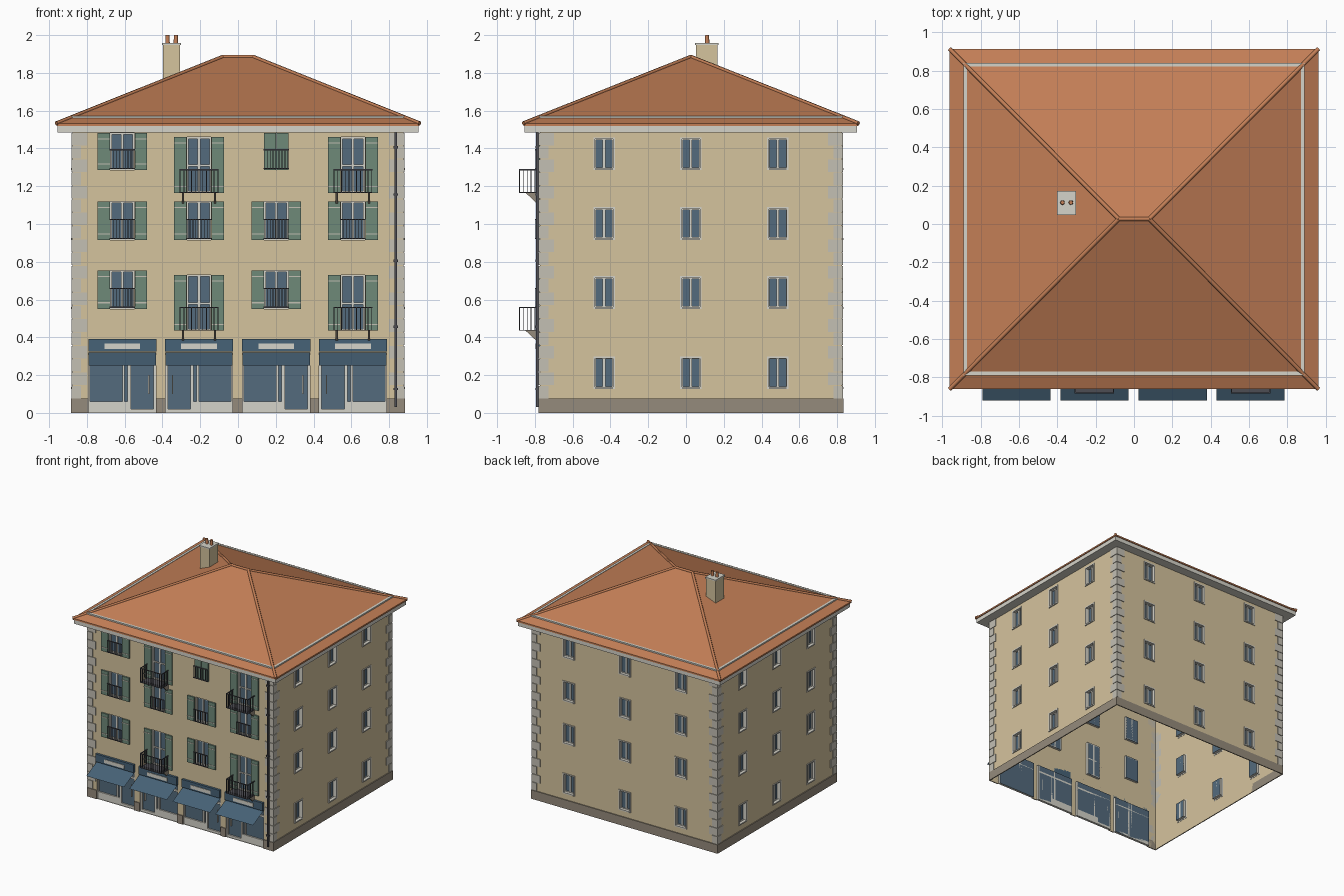
import bpy, bmesh, math
from mathutils import Matrix, Vector

if "Cube" in bpy.data.objects:
    bpy.data.objects.remove(bpy.data.objects["Cube"])


def mat(name, r, g, b):
    m = bpy.data.materials.new(name)
    m.diffuse_color = [(c / 255) ** 2.2 for c in (r, g, b)] + [1]
    m.use_nodes = True
    m.node_tree.nodes["Principled BSDF"].inputs["Base Color"].default_value = m.diffuse_color
    return m


WALL = mat("cream plaster", 212, 194, 156)
ROOF = mat("terracotta", 194, 126, 87)
TRIM = mat("pale trim", 212, 210, 200)
QUOIN = mat("corner stone", 194, 190, 178)
STONE = mat("plinth stone", 148, 138, 123)
GLASS = mat("blue glass", 84, 106, 124)
AWN = mat("awning blue", 72, 98, 118)
GREEN = mat("shutter green", 110, 136, 120)
IRON = mat("iron", 78, 78, 84)

HX, HY, YC, TOP = 0.875, 0.80, 0.026, 1.5   # wall half sizes, y centre, wall top


def finish(name, bm, material, matrix=None):
    bmesh.ops.remove_doubles(bm, verts=bm.verts, dist=1e-5)
    me = bpy.data.meshes.new(name)
    bm.to_mesh(me)
    bm.free()
    me.materials.append(material)
    ob = bpy.data.objects.new(name, me)
    bpy.context.collection.objects.link(ob)
    if matrix:
        ob.matrix_world = matrix
    return ob


def poly(bm, *pts):
    bm.faces.new([bm.verts.new(p) for p in pts])


def boxes(name, items, material, matrix=None):
    """One object from (x0, x1, y0, y1, z0, z1) boxes."""
    bm = bmesh.new()
    for x0, x1, y0, y1, z0, z1 in items:
        m = Matrix.Translation(((x0 + x1) / 2, (y0 + y1) / 2, (z0 + z1) / 2)) \
            @ Matrix.Diagonal((x1 - x0, y1 - y0, z1 - z0, 1))
        bmesh.ops.create_cube(bm, size=1, matrix=m)
    me = bpy.data.meshes.new(name)
    bm.to_mesh(me)
    bm.free()
    me.materials.append(material)
    ob = bpy.data.objects.new(name, me)
    bpy.context.collection.objects.link(ob)
    if matrix:
        ob.matrix_world = matrix
    return ob


def wall_frame(angle, dist):
    """Local axes: x along the wall, y up, z outward."""
    return (Matrix.Translation((0, YC, 0)) @ Matrix.Rotation(angle, 4, 'Z')
            @ Matrix.Translation((0, -dist, 0)) @ Matrix.Rotation(math.pi / 2, 4, 'X'))


def wall(side, M, half, holes, depth):
    """Wall sheet with openings, reveals and set-back glass."""
    us = sorted({-half, half, *(h[0] for h in holes), *(h[1] for h in holes)})
    vs = sorted({0, TOP, *(h[2] for h in holes), *(h[3] for h in holes)})
    bm = bmesh.new()
    for a, b in zip(us, us[1:]):
        for c, d in zip(vs, vs[1:]):
            u, v = (a + b) / 2, (c + d) / 2
            if not any(h[0] < u < h[1] and h[2] < v < h[3] for h in holes):
                poly(bm, (a, c, 0), (b, c, 0), (b, d, 0), (a, d, 0))
    finish(side + "_wall", bm, WALL, M)
    glass, reveal = bmesh.new(), bmesh.new()
    for a, b, c, d in holes:
        ring = [(a, c), (b, c), (b, d), (a, d)]
        poly(glass, *[(u, v, -depth) for u, v in ring])
        for p, q in zip(ring, ring[1:] + ring[:1]):
            poly(reveal, (*p, 0), (*q, 0), (*q, -depth), (*p, -depth))
    finish(side + "_glass", glass, GLASS, M)
    finish(side + "_reveals", reveal, TRIM, M)


def casement(h, depth, rim, out=0.0):
    """Frame bars for an opening: inner sash, middle bar, outer surround."""
    a, b, c, d = h
    m, z = (a + b) / 2, (-depth, -depth + 0.008)
    bars = [(m - .007, m + .007, c, d, *z)]
    bars += [(a, a + rim, c, d, *z), (b - rim, b, c, d, *z),
             (a, b, c, c + rim, *z), (a, b, d - rim, d, *z)]
    if out:
        bars += [(a - out, a, c - out, d + out, -.002, .006), (b, b + out, c - out, d + out, -.002, .006),
                 (a, b, c - out, c, -.002, .008), (a, b, d, d + out, -.002, .006)]
    return bars


def quoins(side, M, half):
    """Alternating long and short corner blocks at both wall ends."""
    items, n = [], 20
    step = (1.485 - 0.075) / n
    for i in range(n):
        ln = 0.075 if i % 2 else 0.045
        v = 0.075 + i * step
        for s in (-1, 1):
            e, f = s * (half + .006), s * (half - ln)
            items.append((min(e, f), max(e, f), v + .002, v + step - .002, 0, .006))
    boxes(side + "_quoins", items, QUOIN, M)


# Side and back walls with three columns and four rows of windows
ROWS = (0.125, 0.55, 0.915, 1.285)
for side, ang, dist, half, gap in (("right", 90, HX, HY, .46), ("back", 180, HY, HX, .53), ("left", 270, HX, HY, .46)):
    M = wall_frame(math.radians(ang), dist)
    holes = [(k * gap - .047, k * gap + .047, v + .011, v + .164) for k in (-1, 0, 1) for v in ROWS]
    wall(side, M, half, holes, .025)
    boxes(side + "_window_frames", [b for h in holes for b in casement(h, .025, .004, .01)], TRIM, M)
    boxes(side + "_plinth", [(-half - .008, half + .008, 0, .075, 0, .008)], STONE, M)
    quoins(side, M, half)

# Front wall layout
F = wall_frame(0, HY)
COLS = (-0.6125, -0.2065, 0.2025, 0.608)
shops = [(c - .178, c + .178, 0, .32) for c in COLS]
windows, doors = [], []
for i, c in enumerate(COLS):
    w = (c - .064, c + .064)
    windows.append((*w, .915, 1.12))
    if i % 2:
        doors += [(*w, .435, .73), (*w, 1.165, 1.46)]
    else:
        windows += [(*w, .55, .755), (*w, 1.285, 1.482)]
wall("front", F, HX, shops + windows + doors, .02)
quoins("front", F, HX)
edges = [-HX - .008] + [e for s in shops for e in s[:2]] + [HX + .008]
boxes("front_plinth", [(edges[i], edges[i + 1], 0, .075, 0, .008) for i in range(0, 10, 2)], STONE, F)
bars = [b for h in windows + doors for b in casement(h, .02, .009)]
bars += [(a, b, c + .14, c + .15, -.02, -.011) for a, b, c, d in doors]
boxes("front_window_frames", bars, TRIM, F)

# Shutters, one pair closed, with hinge straps
leaves, straps = [], []
for a, b, c, d in windows + doors:
    if c > 1.2 and 0 < a < .3:
        leaves += [(a, (a + b) / 2 - .001, c, d, 0, .012), ((a + b) / 2 + .001, b, c, d, 0, .012)]
        continue
    for u0, u1 in ((a - .068, a - .002), (b + .002, b + .068)):
        leaves.append((u0, u1, c, d, .002, .014))
        straps += [(u0, u1, v, v + .006, .014, .017) for v in (c + .03, d - .035)]
boxes("shutters", leaves, GREEN, F)
boxes("shutter_straps", straps, QUOIN, F)

# Window guards and balconies
rails, brackets = [], bmesh.new()
for a, b, c, d in windows:
    rails += [(a - .004, b + .004, v, v + .006, .018, .025) for v in (c + .006, c + .105)]
    rails += [(a + k * .0158 - .002, a + k * .0158 + .002, c + .006, c + .11, .019, .023) for k in range(9)]
for a, b, c, d in doors:
    m, z = (a + b) / 2, c + .005
    rails.append((m - .102, m + .102, z - .005, z, 0, .11))
    rails.append((m - .102, m + .102, z + .114, z + .12, .104, .11))
    rails += [(m - .1 + k * .02 - .002, m - .1 + k * .02 + .002, z, z + .118, .105, .109) for k in range(11)]
    for s in (-1, 1):
        u = m + s * .1
        rails.append((u - .003, u + .003, z + .114, z + .12, 0, .11))
        rails += [(u - .002, u + .002, z, z + .118, w, w + .004) for w in (.002, .023, .044, .065, .086)]
        u = m + s * .085
        tri = [(z - .005, 0), (z - .005, .075), (z - .075, 0)]
        l, r = [[(u + o, v, w) for v, w in tri] for o in (-.006, .006)]
        poly(brackets, *l)
        poly(brackets, *r[::-1])
        for k in range(3):
            n = (k + 1) % 3
            poly(brackets, l[n], l[k], r[k], r[n])
boxes("balcony_railings", rails, IRON, F)
finish("balcony_brackets", brackets, STONE, F)

# Shopfronts, alternately mirrored
trim, handles, signs, panels = [], [], [], []
awning = bmesh.new()
PARTS = ((-.178, .045, 0, .06), (0, .012, 0, .32), (.028, .045, 0, .32), (.165, .178, 0, .32),
         (-.178, -.17, 0, .32), (.045, .165, 0, .02), (-.178, .178, .255, .27))
for i, c in enumerate(COLS):
    s = -1 if i % 2 else 1
    for a, b, v0, v1 in PARTS:
        e = sorted((c + s * a, c + s * b))
        trim.append((*e, v0, v1, -.02, -.008))
    handles.append((c + s * .14 - .003, c + s * .14 + .003, .1, .2, -.02, -.004))
    signs.append((c - .18, c + .18, .325, .392, 0, .02))
    panels.append((c - .095, c + .095, .338, .368, .02, .024))
    poly(awning, (c - .178, .25, .146), (c + .178, .25, .146), (c + .178, .32, .004), (c - .178, .32, .004))
boxes("shopfront_frames", trim, TRIM, F)
boxes("shop_door_handles", handles, TRIM, F)
boxes("shop_signboards", signs, AWN, F)
boxes("sign_panels", panels, TRIM, F)
finish("awnings", awning, AWN, F)

# Downpipe with clips
boxes("downpipe", [(.828, .842, .03, 1.49, .006, .02)]
      + [(.823, .847, v, v + .012, .0, .023) for v in (.12, .45, .8, 1.15, 1.4)], IRON, F)

# Cornice and hipped roof
C = Matrix.Translation((0, YC, 0))
boxes("cornice", [(-.955, .955, -.88, .88, 1.485, 1.525)], TRIM, C)
bm = bmesh.new()
RX, RY, Z0, Z1, Z2, RL = .962, .887, 1.52, 1.533, 1.885, .08
corners = [(-RX, -RY), (RX, -RY), (RX, RY), (-RX, RY)]
ridge = [(-RL, 0, Z2), (RL, 0, Z2)]
for k in range(4):
    p, q = corners[k], corners[(k + 1) % 4]
    poly(bm, (*p, Z0), (*q, Z0), (*q, Z1), (*p, Z1))
    top = [ridge[1], ridge[0]] if k == 0 else [ridge[1]] if k == 1 else ridge if k == 2 else [ridge[0]]
    poly(bm, (*p, Z1), (*q, Z1), *top)
poly(bm, *[(*p, Z0) for p in reversed(corners)])
finish("roof", bm, ROOF, C)

# Ridge and hip tiles
cu = bpy.data.curves.new("hip_tiles", 'CURVE')
cu.dimensions = '3D'
cu.bevel_depth, cu.bevel_resolution, cu.use_fill_caps = .011, 1, True
lines = [ridge] + [((*p, Z1), ridge[0 if p[0] < 0 else 1]) for p in corners]
for line in lines:
    sp = cu.splines.new('POLY')
    sp.points.add(1)
    for pt, co in zip(sp.points, line):
        pt.co = (*co, 1)
cu.materials.append(ROOF)
ob = bpy.data.objects.new("hip_tiles", cu)
ob.matrix_world = C
bpy.context.collection.objects.link(ob)

# Pale guard strip around the lower roof
g = []
for s in (-1, 1):
    g.append((s * .88 - .01, s * .88 + .01, -.815, .815, 1.545, 1.573))
    g.append((-.89, .89, s * .805 - .01, s * .805 + .01, 1.545, 1.573))
boxes("roof_guard_strip", g, TRIM, C)

# Chimney
boxes("chimney", [(-.397, -.307, .053, .167, 1.65, 1.948)], WALL)
boxes("chimney_cap", [(-.402, -.302, .048, .172, 1.948, 1.958)], TRIM)
bm = bmesh.new()
for x in (-.373, -.329):
    bmesh.ops.create_cone(bm, cap_ends=True, segments=12, radius1=.012, radius2=.01, depth=.042,
                          matrix=Matrix.Translation((x, .112, 1.979)))
finish("chimney_pots", bm, ROOF)
